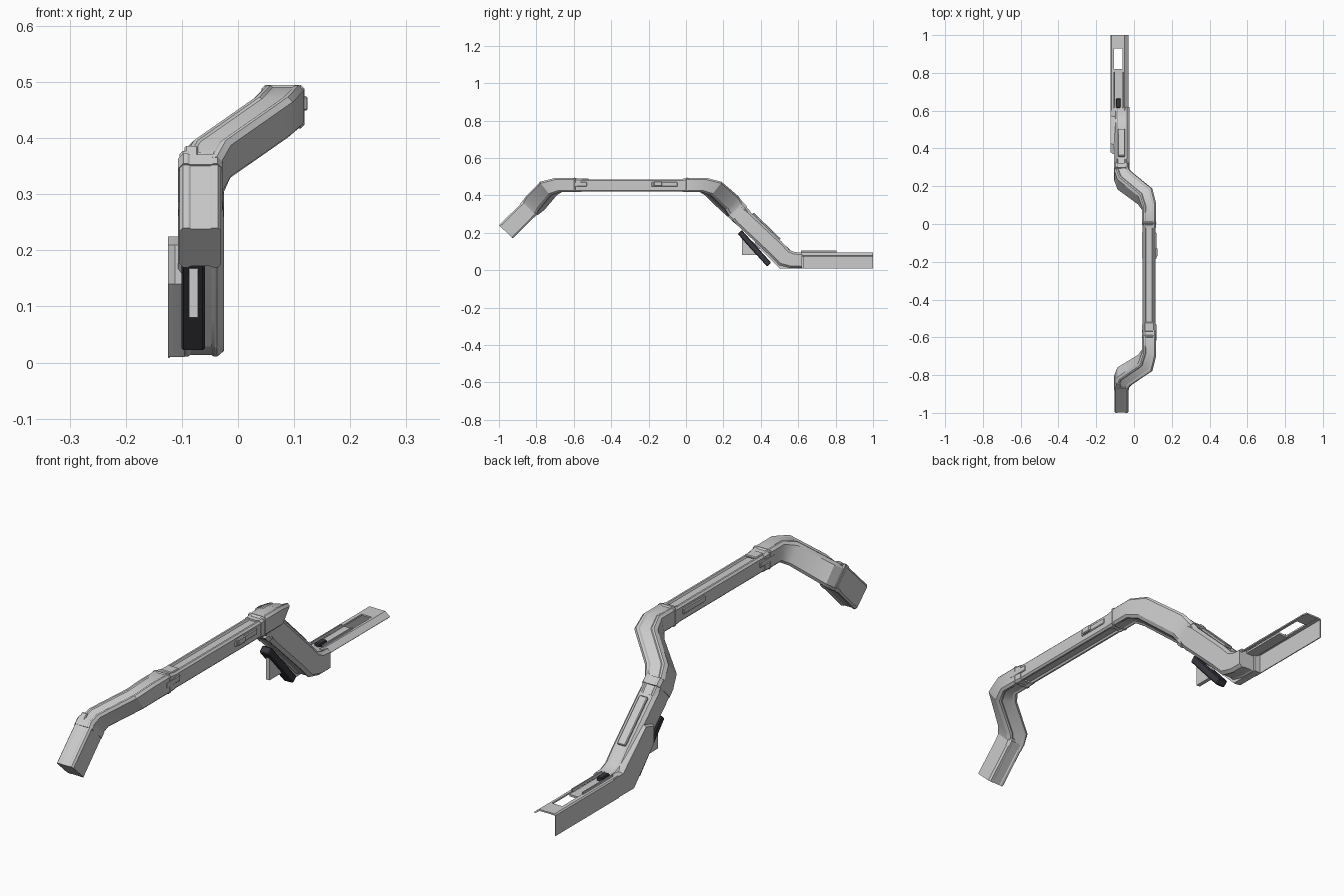
import bpy, bmesh, math
from mathutils import Vector, Matrix

if "Cube" in bpy.data.objects:
    bpy.data.objects.remove(bpy.data.objects["Cube"])


def finish(name, bm, mat=None):
    bmesh.ops.recalc_face_normals(bm, faces=bm.faces)
    me = bpy.data.meshes.new(name)
    bm.to_mesh(me)
    bm.free()
    ob = bpy.data.objects.new(name, me)
    bpy.context.collection.objects.link(ob)
    if mat:
        me.materials.append(mat)
    bpy.ops.object.select_all(action='DESELECT')
    ob.select_set(True)
    bpy.context.view_layer.objects.active = ob
    bpy.ops.object.shade_smooth_by_angle(angle=math.radians(28))
    return ob


def sweep(name, section, rings, mat=None):
    """Loft a 2D section through rings of (centre, U axis, V axis)."""
    bm = bmesh.new()
    loops = []
    for c, u, v in rings:
        c, u, v = Vector(c), Vector(u), Vector(v)
        loops.append([bm.verts.new(c + u * a + v * b) for a, b in section])
    n = len(section)
    for p, q in zip(loops, loops[1:]):
        for i in range(n):
            bm.faces.new((p[i], p[(i + 1) % n], q[(i + 1) % n], q[i]))
    bm.faces.new(loops[0])
    bm.faces.new(loops[-1])
    return finish(name, bm, mat)


def box(name, centre, size, tilt=0, bevel=0.003, mat=None, turn=0):
    bm = bmesh.new()
    bmesh.ops.create_cube(bm, size=1)
    bmesh.ops.scale(bm, vec=size, verts=bm.verts)
    if bevel:
        bmesh.ops.bevel(bm, geom=bm.edges[:], offset=bevel, segments=1, affect='EDGES')
    m = (Matrix.Translation(centre) @ Matrix.Rotation(math.radians(turn), 4, 'Z')
         @ Matrix.Rotation(math.radians(tilt), 4, 'X'))
    bm.transform(m)
    return finish(name, bm, mat)


def channel(w, h, c, g):
    """Chamfered rectangle, half sizes w and h, with a groove of depth g top and bottom."""
    half = [(w, -h + c), (w, h - c), (w - c, h), (w * .58, h), (w * .46, h - g)]
    top = [(w * .46, h - g), (w * .58, h), (w - c, h), (w, h - c)]
    right = [(x, -z) for x, z in top] + top[::-1]
    return right + [(-x, -z) for x, z in right]


def along_y(name, section, y0, y1, mat=None):
    return sweep(name, section, [((0, y, 0), (1, 0, 0), (0, 0, 1)) for y in (y0, y1)], mat)


def plate_yz(name, outline, x0, x1, mat=None):
    return sweep(name, outline, [((x, 0, 0), (0, 1, 0), (0, 0, 1)) for x in (x0, x1)], mat)


dark = bpy.data.materials.new("dark_rubber")
dark.diffuse_color = (0.04, 0.04, 0.05, 1)
dark.use_nodes = True
dark.node_tree.nodes["Principled BSDF"].inputs["Base Color"].default_value = dark.diffuse_color
X, Z = (1, 0, 0), (0, 0, 1)
casing = channel(.0375, .038, .009, .003)

# long straight rail with a groove along top and bottom
sweep("straight_rail", channel(.034, .033, .007, .007),
      [((.08, -.6, .453), X, Z), ((.08, .03, .453), X, Z)])

# front elbow: sideways and downwards
sweep("front_elbow", casing, [
    ((.08, -.56, .453), (.95, 0, 0), (0, 0, .93)),
    ((.08, -.60, .456), X, Z),
    ((.08, -.68, .456), (1, -.2, 0), (0, -.3, 1)),
    ((.06, -.735, .437), (1, -.55, 0), (0, -.75, .95)),
    ((-.05, -.805, .36), (1, -.55, 0), (0, -.9, .95)),
    ((-.067, -.835, .33), (1, -.2, 0), (0, -.95, .95))])

# front tip and its cover plates
sweep("front_tip", channel(.037, .037, .006, .002), [
    ((-.067, -.825, .342), X, (0, -.95, .95)),
    ((-.067, -.9625, .205), X, (0, -1.01, .95))])
box("tip_cover", (-.067, -.912, .308), (.054, .098, .014), 45)
box("tip_latch", (-.083, -.855, .373), (.024, .03, .012), 45)
sweep("tip_collar", channel(.0395, .0395, .009, .002), [
    ((-.067, -.832, .335), X, (0, -.95, .95)),
    ((-.067, -.85, .317), X, (0, -.95, .95))])

# rear elbow: sideways and downwards
sweep("rear_elbow", casing, [
    ((.08, -.02, .453), (.95, 0, 0), (0, 0, .93)),
    ((.08, .02, .456), X, Z),
    ((.08, .09, .456), (1, .2, 0), (0, .3, 1)),
    ((.06, .145, .437), (1, .55, 0), (0, .75, .95)),
    ((-.05, .23, .36), (1, .55, 0), (0, .9, .95)),
    ((-.067, .265, .322), (1, .2, 0), (0, .95, .95)),
    ((-.067, .31, .275), X, (0, .95, .95))])
sweep("rear_collar", channel(.0395, .0395, .009, .002), [
    ((-.067, .262, .326), X, (0, 1, 1)),
    ((-.067, .285, .303), X, (0, 1, 1))])

# bands around the rail where the elbows clamp it
for i, y in enumerate((-.595, .005)):
    box(f"rail_band_{i}", (.08, y, .456), (.077, .018, .078), 0, .007)
# cover strips on both sides of the rail
for i, (y, length) in enumerate(((-.575, .09), (-.115, .14))):
    box(f"side_strip_{i}", (.08, y, .459), (.076, length, .024), 0, .003)
box("side_button", (.116, -.15, .462), (.016, .045, .026))
box("front_top_cap", (.08, -.545, .485), (.05, .05, .01))

# thick lower sleeve running down into the flat foot
sweep("lower_sleeve", channel(.041, .048, .012, .003), [
    ((-.066, .272, .313), (.94, 0, 0), (0, .62, .66)),
    ((-.066, .305, .28), X, (0, .72, .74)),
    ((-.066, .48, .115), X, (0, .68, .76)),
    ((-.066, .525, .068), X, (0, .55, .87)),
    ((-.066, .57, .054), X, (0, .2, .9)),
    ((-.066, .62, .052), X, (0, 0, .86))])
box("sleeve_ridge", (-.066, .43, .234), (.036, .2, .012), -44)

# side cheek that widens the sleeve, leading into the foot flange
cheek = [(.37, .21), (.42, .225), (.57, .094), (.63, .094), (.63, .01), (.5, .01), (.37, .14)]
sweep("side_cheek", cheek, [
    ((-.095, 0, 0), (0, 1, 0), Z),
    ((-.112, 0, 0), (0, 1, 0), Z),
    ((-.125, .026, 0), (0, .96, 0), Z)])

# flat foot: vertical flange, top strips around a slot, sloping lip
along_y("foot_flange", [(-.125, .008), (-.121, .008), (-.121, .088), (-.105, .088),
                        (-.105, .095), (-.12, .095), (-.125, .09)], .6, 1)
along_y("foot_lip", [(-.06, .089), (-.054, .089), (-.032, .074), (-.029, .078),
                     (-.05, .095), (-.06, .095)], .6, 1)
box("foot_end_strip", (-.0825, .965, .092), (.046, .07, .006), 0, 0)
box("foot_tray", (-.0825, .71, .084), (.046, .22, .008), 0, 0)
for x in (-.107, -.059):
    box("foot_slot_rim", (x, .71, .098), (.005, .19, .012), 0, .001)
box("foot_catch", (-.083, .64, .094), (.024, .05, .018), 0, .003, dark)

# dark pad under the slope and its small fin
box("under_pad", (-.08, .366, .117), (.042, .235, .03), -48, .004, dark)
plate_yz("pad_fin", [(.3, .2), (.3, .08), (.375, .08), (.395, .12)], -.087, -.071)
